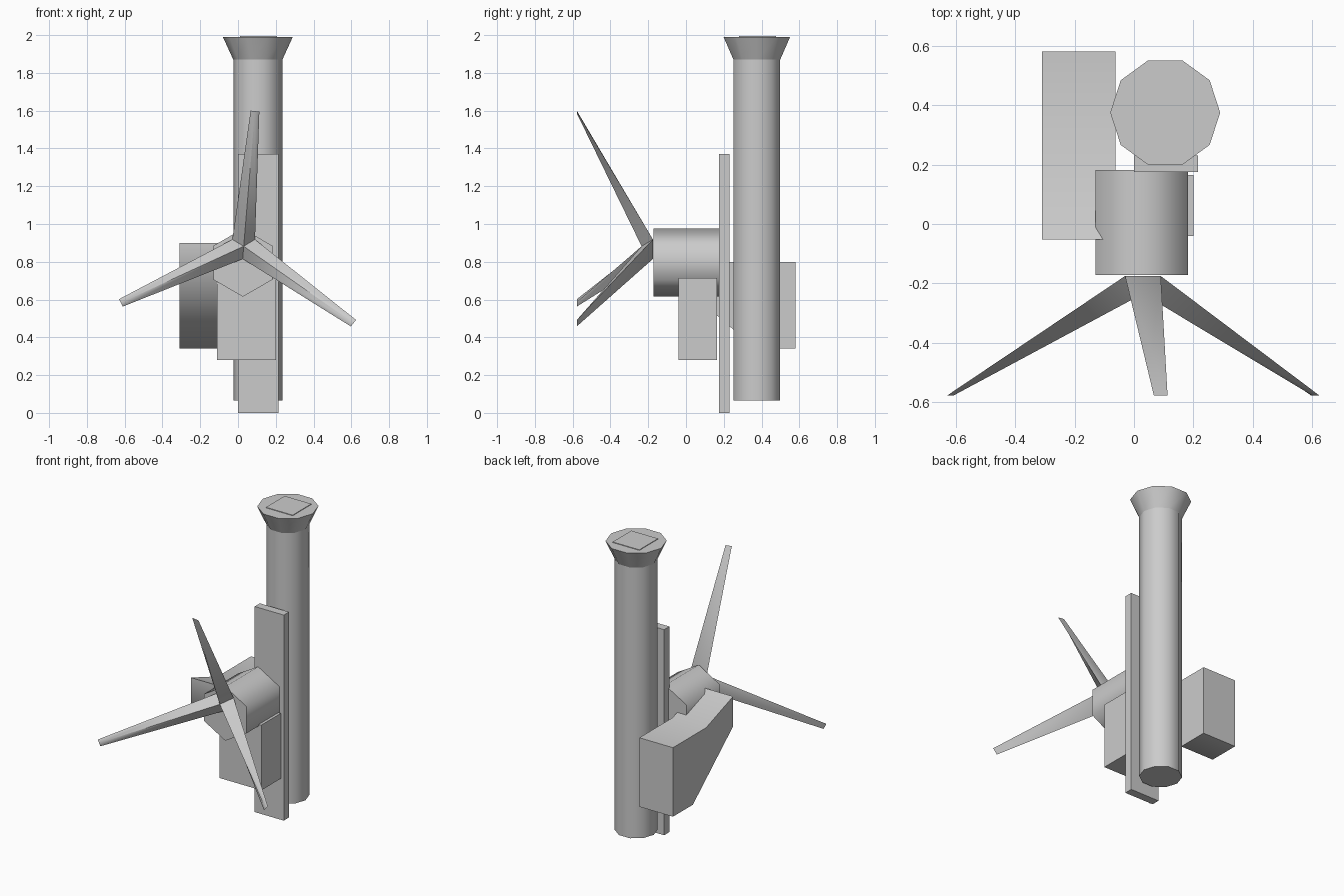
import bpy, bmesh, math
from mathutils import Vector

if "Cube" in bpy.data.objects:
    bpy.data.objects.remove(bpy.data.objects["Cube"])

grey = bpy.data.materials.new("plain_grey")
grey.diffuse_color = (0.6, 0.6, 0.6, 1)
grey.use_nodes = True
grey.node_tree.nodes["Principled BSDF"].inputs["Base Color"].default_value = grey.diffuse_color


def make(name, verts, faces, angle=65):
    """Mesh object with outward normals and angle-limited smooth shading."""
    me = bpy.data.meshes.new(name)
    bm = bmesh.new()
    vs = [bm.verts.new(v) for v in verts]
    for f in faces:
        bm.faces.new([vs[i] for i in f])
    bmesh.ops.recalc_face_normals(bm, faces=bm.faces)
    bm.to_mesh(me)
    bm.free()
    me.materials.append(grey)
    ob = bpy.data.objects.new(name, me)
    bpy.context.collection.objects.link(ob)
    bpy.ops.object.select_all(action='DESELECT')
    ob.select_set(True)
    bpy.context.view_layer.objects.active = ob
    bpy.ops.object.shade_smooth_by_angle(angle=math.radians(angle))
    return ob


def loft(name, ring_a, ring_b):
    """Closed solid between two matching rings."""
    n = len(ring_a)
    sides = [(i, (i + 1) % n, (i + 1) % n + n, i + n) for i in range(n)]
    return make(name, ring_a + ring_b, sides + [tuple(range(n)), tuple(range(n, 2 * n))])


def box(name, x0, x1, y0, y1, z0, z1):
    ring = [(x0, y0), (x1, y0), (x1, y1), (x0, y1)]
    return loft(name, [(x, y, z0) for x, y in ring], [(x, y, z1) for x, y in ring])


def ring(n, r, z):
    """Horizontal polygon around the pole axis."""
    return [(0.105 + r * math.cos(math.tau * i / n),
             0.375 + r * math.sin(math.tau * i / n), z) for i in range(n)]


# Ten-sided chimney with a flared top and square cap plate
loft("chimney", ring(10, 0.13, 0.065), ring(10, 0.13, 1.87))
loft("chimney_flare", ring(10, 0.13, 1.87), ring(10, 0.185, 1.99))
box("chimney_cap", 0.01, 0.207, 0.28, 0.477, 1.95, 1.994)

# Upright board and front box
box("upright_board", 0.0, 0.215, 0.175, 0.23, 0.0, 1.37)
box("front_box", -0.11, 0.2, -0.04, 0.165, 0.28, 0.715)

# Six-sided housing lying along y
hexa = [(0.026 + 0.18 * math.sin(math.tau * i / 6),
         0.795 + 0.18 * math.cos(math.tau * i / 6)) for i in range(6)]
loft("housing", [(x, -0.172, z) for x, z in hexa], [(x, 0.182, z) for x, z in hexa])

# Side tank with sloping underside, extruded along x
side = [(0.58, 0.34), (0.37, 0.34), (-0.053, 0.70), (-0.053, 0.90), (0.23, 0.80), (0.58, 0.80)]
loft("side_tank", [(-0.31, y, z) for y, z in side], [(-0.062, y, z) for y, z in side])

# Three forward-swept blades with an inner ridge, joined at a hub
notches = [Vector((-0.03, -0.175, 0.918)), Vector((0.09, -0.175, 0.918)),
           Vector((0.025, -0.175, 0.815))]
hub = Vector((0.03, -0.235, 0.882))
tips = [((0.067, 1.6), (0.113, 1.595)), ((0.625, 0.492), (0.597, 0.458)),
        ((-0.61, 0.563), (-0.63, 0.602))]
verts, faces = notches + [hub], [(0, 1, 2)]
for i, (a, b) in enumerate(tips):
    va, vb = Vector((a[0], -0.578, a[1])), Vector((b[0], -0.578, b[1]))
    mid = (va + vb) / 2
    ridge = mid + (hub - mid).normalized() * 0.006 + Vector((0, -0.002, 0))
    ridge += (Vector((hub.x, ridge.y, hub.z)) - ridge).normalized() * 0.008
    k, j = len(verts), (i + 1) % 3
    verts += [va, vb, ridge]
    faces += [(i, j, k + 1, k), (3, i, k, k + 2), (j, 3, k + 2, k + 1), (k, k + 1, k + 2)]
make("blades", verts, faces)
